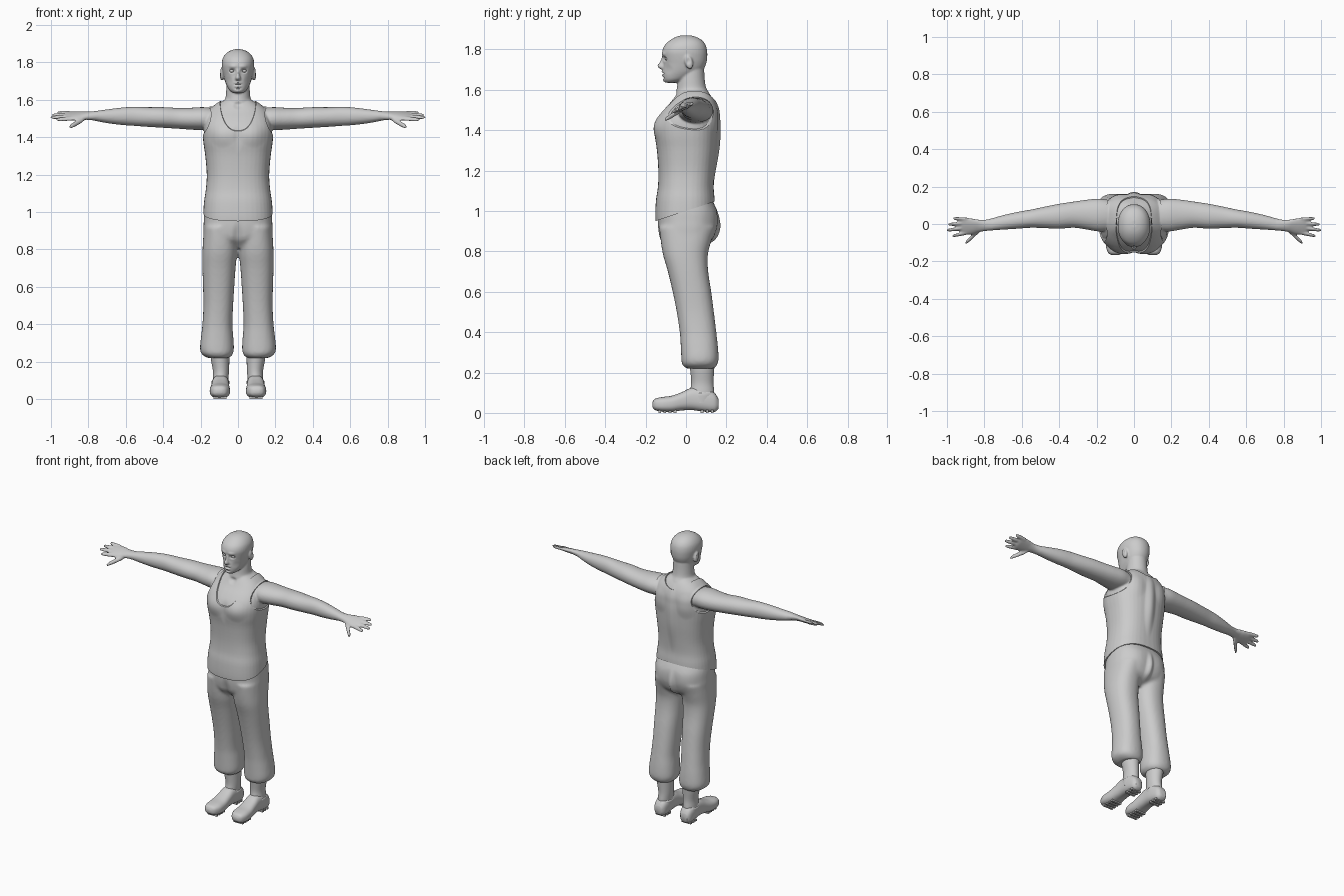
import bpy, bmesh, math
from mathutils import Vector, Matrix

if "Cube" in bpy.data.objects:
    bpy.data.objects.remove(bpy.data.objects["Cube"])

grey = bpy.data.materials.new("plain_grey")
grey.use_nodes = True
grey.diffuse_color = (0.6, 0.6, 0.6, 1)
grey.node_tree.nodes["Principled BSDF"].inputs["Base Color"].default_value = (0.6, 0.6, 0.6, 1)

Z_AXIS, X_AXIS, Y_AXIS = (2, 0, 1), (0, 1, 2), (1, 0, 2)


def refine(rings, steps=4):
    """Smooth a ring list with a Catmull-Rom curve."""
    out = []
    last = len(rings) - 1
    for i in range(last):
        p0, p1, p2, p3 = (rings[min(max(i + k, 0), last)] for k in (-1, 0, 1, 2))
        for s in range(steps):
            t = s / steps
            out.append([b + 0.5 * t * (c - a + t * (2 * a - 5 * b + 4 * c - d + t * (3 * (b - c) + d - a)))
                        for a, b, c, d in zip(p0, p1, p2, p3)])
    return out + [list(rings[last])]


def loft(bm, rings, axes=Z_AXIS, power=2.3, sides=40, sign=1):
    """Rings are (position, low a, high a, low b, high b) along one axis."""
    loops = []
    for t, a0, a1, b0, b1 in refine(rings):
        loop = []
        for k in range(sides):
            ang = math.tau * k / sides
            c, s = math.cos(ang), math.sin(ang)
            co = [0, 0, 0]
            co[axes[0]] = t
            co[axes[1]] = (a0 + a1) / 2 + (a1 - a0) / 2 * math.copysign(abs(c) ** (2 / power), c)
            co[axes[2]] = (b0 + b1) / 2 + (b1 - b0) / 2 * math.copysign(abs(s) ** (2 / power), s)
            co[0] *= sign
            loop.append(bm.verts.new(co))
        loops.append(loop)
    for lo, hi in zip(loops, loops[1:]):
        for k in range(sides):
            n = (k + 1) % sides
            bm.faces.new((lo[k], lo[n], hi[n], hi[k]))
    bm.faces.new(loops[0])
    bm.faces.new(loops[-1])


def centred(rings):
    return [(z, -w, w, y0, y1) for z, w, y0, y1 in rings]


def finger(bm, base, tip, r, sign):
    rings = []
    for t, k in ((0, 1), (0.5, 1), (0.85, 0.85), (0.96, 0.6), (1, 0.25)):
        x, y, z = Vector(base).lerp(Vector(tip), t)
        rings.append((x, y - r * k, y + r * k, z - r * k, z + r * k))
    loft(bm, rings, X_AXIS, 2, 16, sign)


def ball(bm, centre, radii, tilt=0):
    m = Matrix.Translation(centre) @ Matrix.Rotation(tilt, 4, 'X') @ Matrix.Diagonal((*radii, 1))
    bmesh.ops.create_uvsphere(bm, u_segments=24, v_segments=16, radius=1, matrix=m)


def finish(name, bm):
    bmesh.ops.recalc_face_normals(bm, faces=bm.faces)
    mesh = bpy.data.meshes.new(name)
    bm.to_mesh(mesh)
    bm.free()
    ob = bpy.data.objects.new(name, mesh)
    bpy.context.collection.objects.link(ob)
    mesh.materials.append(grey)
    return ob


def bake(ob):
    """Replace the mesh by its modified result."""
    deps = bpy.context.evaluated_depsgraph_get()
    mesh = bpy.data.meshes.new_from_object(ob.evaluated_get(deps))
    ob.modifiers.clear()
    ob.data = mesh
    mesh.materials.clear()
    mesh.materials.append(grey)


def fuse(ob, voxel, rounds):
    m = ob.modifiers.new("fuse", 'REMESH')
    m.mode, m.voxel_size = 'VOXEL', voxel
    m = ob.modifiers.new("soften", 'SMOOTH')
    m.factor, m.iterations = 0.5, rounds
    bake(ob)


def sculpt(ob, strokes):
    """Push the surface softly around mirrored points."""
    strokes = [(Vector(c), Vector(r), Vector(o)) for c, r, o in strokes]
    for v in ob.data.vertices:
        side = 1 if v.co.x >= 0 else -1
        p = Vector((abs(v.co.x), v.co.y, v.co.z))
        for c, r, o in strokes:
            d = sum(((p[i] - c[i]) / r[i]) ** 2 for i in range(3))
            if d < 1:
                w = (1 - d) ** 2
                v.co += Vector((o.x * side, o.y, o.z)) * w


def slice_off(ob, point, normal, fill):
    bm = bmesh.new()
    bm.from_mesh(ob.data)
    bmesh.ops.bisect_plane(bm, geom=bm.verts[:] + bm.edges[:] + bm.faces[:],
                           plane_co=point, plane_no=normal, clear_outer=True)
    if fill:
        bmesh.ops.holes_fill(bm, edges=[e for e in bm.edges if e.is_boundary], sides=0)
    bm.to_mesh(ob.data)
    bm.free()


def smooth(ob, degrees=45):
    bpy.ops.object.select_all(action='DESELECT')
    ob.select_set(True)
    bpy.context.view_layer.objects.active = ob
    bpy.ops.object.shade_smooth_by_angle(angle=math.radians(degrees))


# Skin: torso, neck and head
bm = bmesh.new()
loft(bm, centred([(.9, .18, -.135, .13), (.96, .18, -.145, .135), (1.05, .175, -.142, .135),
                  (1.12, .165, -.132, .13), (1.2, .16, -.13, .135), (1.3, .168, -.137, .145),
                  (1.37, .178, -.148, .15), (1.42, .182, -.15, .153), (1.46, .18, -.138, .153),
                  (1.5, .172, -.11, .152), (1.54, .15, -.075, .14), (1.575, .11, -.05, .12),
                  (1.6, .07, -.035, .1)]), power=2.5)
loft(bm, centred([(1.54, .09, -.05, .13), (1.58, .08, -.05, .117), (1.61, .067, -.045, .1),
                  (1.65, .063, -.04, .093), (1.7, .06, -.03, .09)]), power=2)
loft(bm, centred([(1.635, .024, -.1, -.05), (1.65, .045, -.111, 0), (1.675, .06, -.114, .05),
                  (1.7, .07, -.114, .085), (1.73, .078, -.112, .1), (1.76, .084, -.116, .105),
                  (1.79, .087, -.118, .105), (1.82, .082, -.106, .098), (1.845, .066, -.08, .08),
                  (1.862, .042, -.05, .05), (1.87, .015, -.02, .02)]), power=2.15)
# Nose
loft(bm, centred([(1.7, .01, -.122, -.08), (1.71, .017, -.137, -.08), (1.72, .014, -.143, -.08),
                  (1.74, .009, -.129, -.08), (1.768, .009, -.118, -.08)]), power=2)
# Arms, hands and ears
for s in (1, -1):
    loft(bm, [(.1, -.03, .12, 1.44, 1.55), (.18, -.04, .135, 1.437, 1.56), (.25, -.03, .13, 1.44, 1.557),
              (.32, -.02, .12, 1.445, 1.556), (.4, -.025, .108, 1.45, 1.56), (.48, -.022, .092, 1.455, 1.56),
              (.55, -.02, .077, 1.46, 1.562), (.62, -.025, .065, 1.465, 1.558), (.7, -.03, .047, 1.475, 1.548),
              (.78, -.036, .025, 1.49, 1.537), (.82, -.042, .022, 1.495, 1.534), (.87, -.056, .03, 1.498, 1.53),
              (.91, -.057, .033, 1.501, 1.526), (.925, -.05, .026, 1.506, 1.522)], X_AXIS, 2.1, 40, s)
    for y, tip, ty in ((-.047, .972, -.064), (-.022, 1.003, -.033), (.002, .995, -.002), (.024, .968, .03)):
        finger(bm, (.89, y, 1.514), (tip, ty, 1.515), .01, s)
    finger(bm, (.825, -.03, 1.505), (.902, -.103, 1.49), .0135, s)
    ball(bm, (s * .086, .014, 1.737), (.012, .02, .036), .25)
skin = finish("skin", bm)
fuse(skin, .0055, 3)

# Hands roll forward, then face and muscle shaping
for v in skin.data.vertices:
    w = min(max((abs(v.co.x) - .76) / .08, 0), 1)
    v.co.z += .4 * (v.co.y + .01) * w
sculpt(skin, [
    ((.032, -.112, 1.754), (.024, .04, .016), (0, .014, 0)),
    ((.03, -.118, 1.778), (.034, .04, .014), (0, -.005, 0)),
    ((.05, -.09, 1.7), (.03, .04, .03), (0, .004, 0)),
    ((0, -.114, 1.69), (.03, .04, .01), (0, -.007, 0)),
    ((0, -.114, 1.681), (.028, .04, .007), (0, .007, 0)),
    ((0, -.114, 1.671), (.025, .04, .01), (0, -.007, 0)),
    ((0, -.114, 1.66), (.03, .03, .008), (0, .005, 0)),
    ((0, -.11, 1.645), (.025, .04, .015), (0, -.005, 0)),
    ((.099, .012, 1.742), (.016, .012, .022), (-.007, 0, 0)),
    ((.085, -.15, 1.41), (.08, .08, .07), (0, -.008, 0)),
    ((0, -.15, 1.4), (.03, .08, .09), (0, .005, 0)),
    ((0, .15, 1.35), (.045, .08, .25), (0, .014, 0)),
    ((.1, .15, 1.45), (.07, .08, .09), (0, .008, 0)),
    ((0, -.06, 1.57), (.03, .06, .025), (0, .008, 0)),
])

# Eyes
bm = bmesh.new()
for s in (1, -1):
    ball(bm, (s * .032, -.093, 1.754), (.014, .012, .009))
smooth(finish("eyes", bm))

# Tank top: swollen copy of the torso with openings cut out
top = skin.copy()
top.data = skin.data.copy()
top.name = top.data.name = "tank_top"
bpy.context.collection.objects.link(top)
normals = [v.normal.copy() for v in top.data.vertices]
for v, n in zip(top.data.vertices, normals):
    v.co += n * .007
for point, normal in (((.24, 0, 0), (1, 0, 0)), ((-.24, 0, 0), (-1, 0, 0)),
                      ((0, 0, 1.605), (0, 0, 1)), ((0, 0, 1), (0, .33, -1))):
    slice_off(top, point, normal, True)
bm = bmesh.new()


def tube_cutter(centre, rx, rz, tilt, turn):
    m = (Matrix.Translation(centre) @ Matrix.Rotation(turn, 4, 'Z') @ Matrix.Rotation(tilt, 4, 'X')
         @ Matrix.Diagonal((rx, 1, rz, 1)) @ Matrix.Rotation(math.pi / 2, 4, 'X'))
    bmesh.ops.create_cone(bm, cap_ends=True, segments=64, radius1=1, radius2=1, depth=.8, matrix=m)


for s in (1, -1):
    tube_cutter((s * .255, .02, 1.505), .115, .125, -.12, s * .06)
tube_cutter((0, 0, 1.612), .098, .115, .36, 0)
cutter = finish("opening_cutter", bm)
cutter.hide_render = True
m = top.modifiers.new("openings", 'BOOLEAN')
m.operation, m.object, m.solver = 'DIFFERENCE', cutter, 'EXACT'
bake(top)
bpy.data.objects.remove(cutter)
smooth(top)
slice_off(skin, (0, 0, 1.09), (0, 0, -1), False)
smooth(skin, 60)

# Trousers
bm = bmesh.new()
loft(bm, centred([(1.09, .15, -.11, .112), (1.05, .17, -.13, .132), (1.0, .18, -.138, .154),
                  (.95, .183, -.14, .156), (.9, .185, -.137, .148), (.85, .17, -.122, .125),
                  (.81, .1, -.07, .06)]), power=2.5)
for s in (1, -1):
    loft(bm, [(.92, .002, .183, -.133, .14), (.85, .002, .187, -.125, .124), (.78, .005, .19, -.113, .108),
              (.7, .013, .19, -.09, .11), (.6, .02, .187, -.066, .125), (.5, .026, .185, -.046, .138),
              (.4, .03, .19, -.031, .15), (.33, .025, .198, -.026, .158), (.27, .022, .203, -.023, .161),
              (.24, .028, .194, -.019, .155), (.22, .046, .165, .0, .14)], power=2.3, sign=s)
trousers = finish("trousers", bm)
fuse(trousers, .01, 4)
sculpt(trousers, [((0, .15, .9), (.03, .1, .12), (0, .02, 0)),
                  ((.09, .14, .93), (.09, .08, .1), (0, .006, 0)),
                  ((0, -.13, .86), (.035, .08, .1), (0, .012, 0))])
smooth(trousers, 60)

# Lower legs, shoes and sole treads
for s, side in ((1, "left"), (-1, "right")):
    bm = bmesh.new()
    loft(bm, [(.04, .055, .135, .025, .14), (.1, .052, .135, .02, .14), (.15, .048, .134, .026, .136),
              (.22, .046, .146, .02, .14), (.3, .045, .15, .01, .145)], power=2, sign=s)
    smooth(finish(side + "_lower_leg", bm))
    bm = bmesh.new()
    loft(bm, [(-.167, .085, .115, .03, .05), (-.155, .062, .137, .015, .069), (-.12, .045, .15, .006, .078),
              (-.07, .043, .15, .005, .085), (-.02, .046, .144, .012, .103), (.03, .048, .14, .014, .125),
              (.09, .048, .14, .006, .125), (.14, .056, .134, .004, .1), (.16, .072, .12, .02, .07)],
         Y_AXIS, 2.6, 40, s)
    loft(bm, [(.05, .05, .14, .01, .145), (.09, .046, .142, .013, .147), (.098, .05, .138, .018, .143)],
         power=2, sign=s)
    smooth(finish(side + "_shoe", bm))
    bm = bmesh.new()
    for y in (-.13, -.105, -.08, -.055, .08, .105, .13):
        m = Matrix.Translation((s * .096, y, .007)) @ Matrix.Diagonal((.07, .014, .014, 1))
        bmesh.ops.create_cube(bm, size=1, matrix=m)
    finish(side + "_sole_treads", bm)
